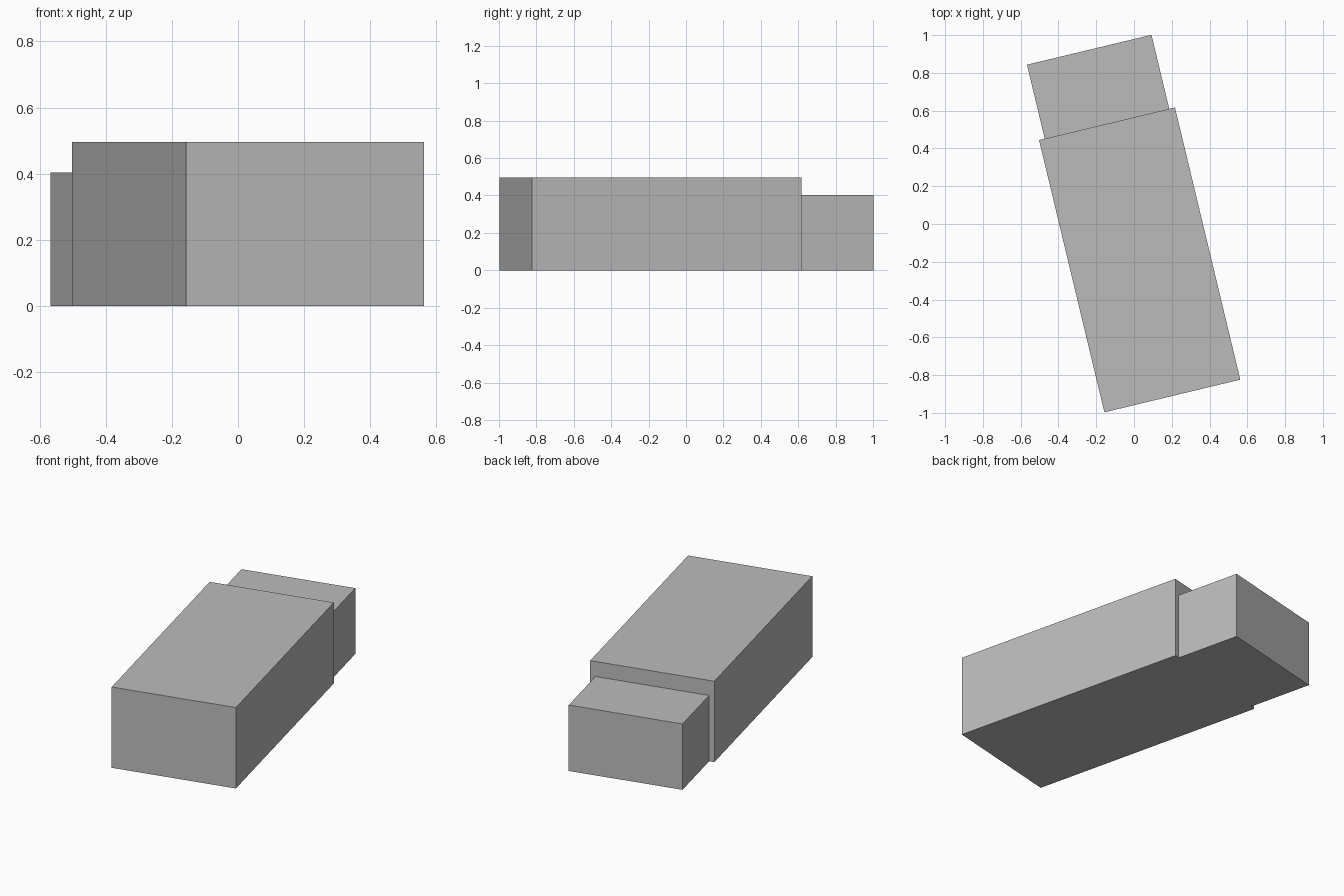
import bpy
from math import radians
from mathutils import Matrix, Vector

cube = bpy.data.objects.get("Cube")
if cube:
    bpy.data.objects.remove(cube, do_unlink=True)

# One plain grey for the whole building
grey = bpy.data.materials.new("plain_grey")
grey.use_nodes = True
colour = (0.5, 0.5, 0.5, 1)
grey.diffuse_color = colour
grey.node_tree.nodes["Principled BSDF"].inputs["Base Color"].default_value = colour

TURN = radians(13.5)
CENTRE = Vector((0.03, -0.19, 0))


def block(name, width, y_front, y_back, height):
    """Flat-sided block on the ground, placed along the turned long axis."""
    offset = Vector((0, (y_front + y_back) / 2, height / 2))
    bpy.ops.mesh.primitive_cube_add(size=1)
    ob = bpy.context.object
    ob.name = name
    ob.data.transform(Matrix.Diagonal((width, y_back - y_front, height, 1)))
    ob.rotation_euler.z = TURN
    ob.location = CENTRE + Matrix.Rotation(TURN, 3, "Z") @ offset
    ob.data.materials.append(grey)
    return ob


# Long main hall and the lower, narrower annex against its back wall
HALF = 0.741
block("main_hall", 0.74, -HALF, HALF, 0.495)
block("rear_annex", 0.678, HALF, HALF + 0.403, 0.403)
